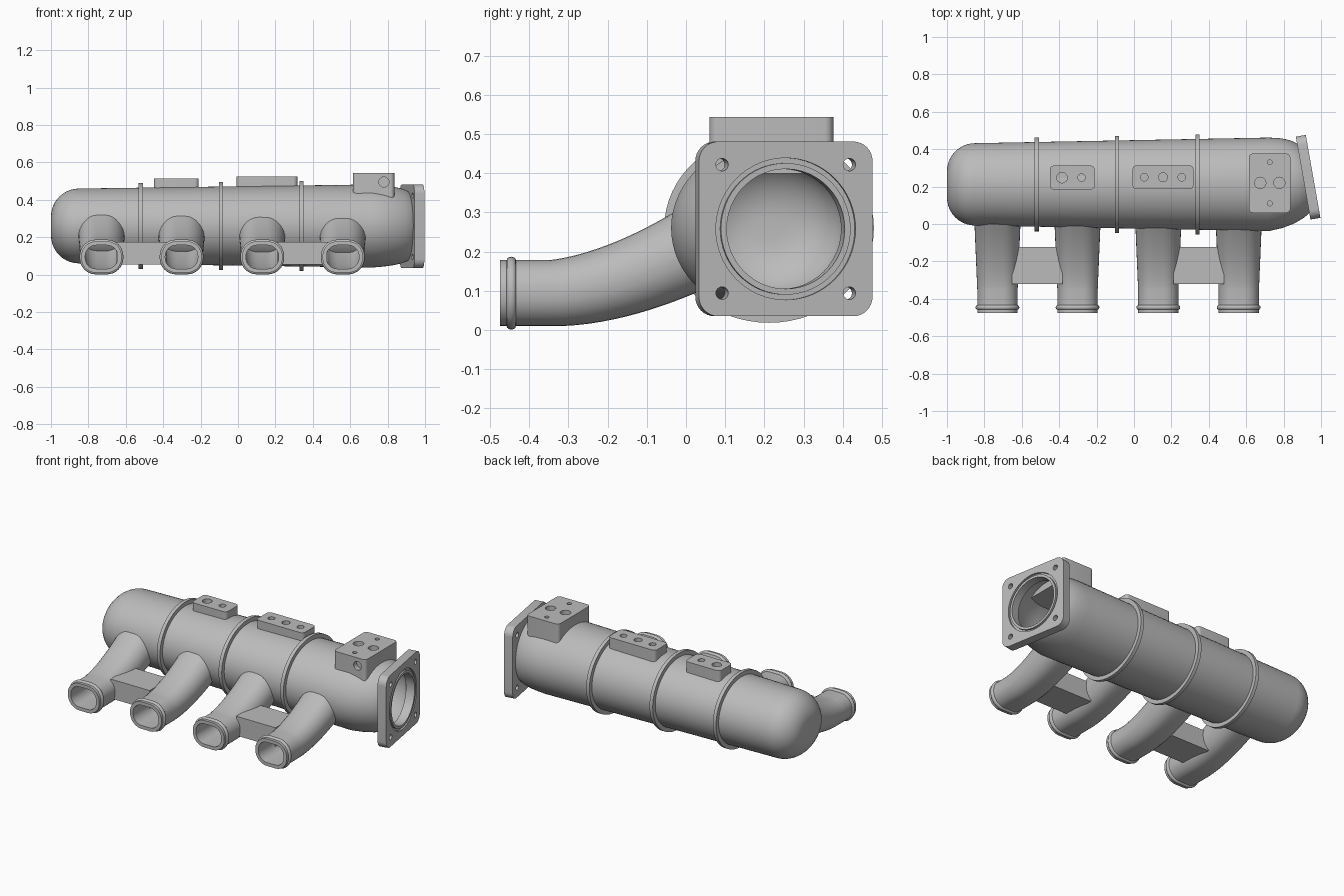
import bpy, bmesh
from math import sin, cos, pi, radians
from mathutils import Vector

cube = bpy.data.objects.get("Cube")
if cube:
    bpy.data.objects.remove(cube, do_unlink=True)

grey = bpy.data.materials.new("cast_grey")
grey.use_nodes = True
colour = (0.5, 0.5, 0.5, 1)
grey.diffuse_color = colour
grey.node_tree.nodes["Principled BSDF"].inputs["Base Color"].default_value = colour

X, Y, Z = Vector((1, 0, 0)), Vector((0, 1, 0)), Vector((0, 0, 1))


def ellipse(a, b, n=64):
    return [(a * cos(2 * pi * i / n), b * sin(2 * pi * i / n)) for i in range(n)]


def rounded(w, h, r, n=9):
    pts = []
    for k, (sx, sy) in enumerate([(1, 1), (-1, 1), (-1, -1), (1, -1)]):
        for i in range(n):
            a = pi / 2 * (k + i / (n - 1))
            pts.append((sx * (w / 2 - r) + r * cos(a), sy * (h / 2 - r) + r * sin(a)))
    return pts


def place(pts, centre, u, v):
    return [Vector(centre) + u * p + v * q for p, q in pts]


def add_loft(bm, rings, closed=False):
    loops = [[bm.verts.new(p) for p in ring] for ring in rings]
    n = len(loops[0])
    for k in range(len(loops) - (not closed)):
        a, b = loops[k], loops[(k + 1) % len(loops)]
        for i in range(n):
            j = (i + 1) % n
            bm.faces.new((a[i], a[j], b[j], b[i]))
    if not closed:
        bm.faces.new(loops[0])
        bm.faces.new(loops[-1])


def finish(name, bm):
    bmesh.ops.recalc_face_normals(bm, faces=bm.faces)
    me = bpy.data.meshes.new(name)
    bm.to_mesh(me)
    bm.free()
    me.materials.append(grey)
    ob = bpy.data.objects.new(name, me)
    bpy.context.collection.objects.link(ob)
    return ob


def smooth(ob):
    bpy.ops.object.select_all(action='DESELECT')
    ob.select_set(True)
    bpy.context.view_layer.objects.active = ob
    bpy.ops.object.shade_smooth_by_angle(angle=radians(35))


def loft(name, rings, closed=False):
    bm = bmesh.new()
    add_loft(bm, rings, closed)
    return finish(name, bm)


def drill(ob, holes, extra=None):
    """Cut round holes given as (start, end, radius), plus an optional ring."""
    bm = bmesh.new()
    for start, end, r in holes:
        axis = (Vector(end) - Vector(start)).normalized()
        u = axis.orthogonal().normalized()
        v = axis.cross(u)
        add_loft(bm, [place(ellipse(r, r, 48), p, u, v) for p in (start, end)])
    if extra:
        add_loft(bm, extra, True)
    cutter = finish("cutter", bm)
    cutter.hide_render = True
    mod = ob.modifiers.new("holes", 'BOOLEAN')
    mod.operation, mod.solver, mod.object = 'DIFFERENCE', 'EXACT', cutter
    bpy.context.view_layer.objects.active = ob
    bpy.ops.object.modifier_apply(modifier="holes")
    bpy.data.objects.remove(cutter, do_unlink=True)


# Plenum: tapered hollow body with a domed end and a neck turned to the flange
CY, CZ, LEFT, SHOULDER = 0.212, 0.26, -0.85, 0.72


def radii(x):
    t = (x - LEFT) / (SHOULDER - LEFT)
    return 0.22 + 0.03 * t, 0.2 + 0.022 * t


def section(x, y, ry, rz, tilt=0):
    a = radians(tilt)
    return place(ellipse(ry, rz), (x, y, CZ), Vector((-sin(a), cos(a), 0)), Z)


def body(wall):
    rings = []
    for i in range(11):
        a = pi / 2 * i / 10
        cut = 0.15 * (1 - sin(a))
        rings.append(section(LEFT - (0.15 - wall) * cos(a), CY,
                             0.22 - wall - cut, 0.2 - wall - cut))
    neck = [(SHOULDER, CY, 0.25, 0.222, 0), (0.78, 0.219, 0.241, 0.217, 3),
            (0.83, 0.228, 0.228, 0.21, 6), (0.87, 0.237, 0.211, 0.201, 8.5),
            (0.895, 0.243, 0.196, 0.192, 10), (0.912, 0.247, 0.182, 0.182, 10)]
    for x, y, ry, rz, tilt in neck:
        rings.append(section(x, y, ry - wall, rz - wall, tilt))
    return rings


smooth(loft("plenum", body(0) + body(0.026)[::-1]))

# Raised ribs around the plenum
for k, x in enumerate((-0.52, -0.09, 0.34)):
    ry, rz = radii(x)
    profile = [(-0.011, -0.01), (-0.011, 0.025), (0.011, 0.025), (0.011, -0.01)]
    smooth(loft(f"rib_{k + 1}",
                [section(x + dx, CY, ry + d, rz + d) for dx, d in profile], True))

# Inlet flange, bored, grooved and bolted
tilt = radians(10)
N, U = Vector((cos(tilt), sin(tilt), 0)), Vector((-sin(tilt), cos(tilt), 0))
C = Vector((0.931, 0.25, 0.258))
flange = loft("inlet_flange", [place(rounded(0.45, 0.446, 0.05), C + N * d, U, Z)
                               for d in (-0.027, 0.027)])
holes = [(C - N * 0.1, C + N * 0.1, 0.153)]
for su in (-1, 1):
    for sz in (-1, 1):
        p = C + U * su * 0.165 + Z * sz * 0.164
        holes.append((p - N * 0.1, p + N * 0.1, 0.016))
groove = [place(ellipse(r, r), C + N * d, U, Z)
          for r, d in ((0.168, 0.015), (0.168, 0.05), (0.181, 0.05), (0.181, 0.015))]
drill(flange, holes, groove)
smooth(flange)


# Runners: hollow oval tubes sweeping down from the plenum
def runner_ring(x, y, wall):
    t = max(0, (y + 0.35) / 0.4)
    slope = 0.13 * 1.7 / 0.4 * t ** 0.7
    v = Vector((0, -slope, 1)).normalized()
    shape = rounded(0.216 + 0.034 * t - 2 * wall, 0.168 + 0.047 * t - 2 * wall,
                    0.079 + 0.025 * t - wall)
    return place(shape, (x, y, 0.094 + 0.13 * t ** 1.7), X, v)


stations = [-0.475, -0.35] + [-0.35 + 0.4 * i / 14 for i in range(1, 15)]
runner_x = (-0.73, -0.302, 0.13, 0.56)
for k, x in enumerate(runner_x):
    rings = [runner_ring(x, y, 0) for y in stations[::-1]]
    rings += [runner_ring(x, y, 0.021) for y in stations]
    smooth(loft(f"runner_{k + 1}", rings, True))
    # Hose bead near the mouth
    bead = [(-0.014, -0.006)] + [(-0.012 * cos(pi * i / 6), 0.009 * sin(pi * i / 6))
                                 for i in range(7)] + [(0.014, -0.006)]
    smooth(loft(f"runner_bead_{k + 1}",
                [runner_ring(x, -0.446 + dy, -d) for dy, d in bead], True))

# Webs joining each pair of runners
for k, x in enumerate((-0.518, 0.347)):
    loft(f"runner_web_{k + 1}", [place(rounded(0.27, 0.197, 0.001, 2), (x, -0.222, z), X, Y)
                                 for z in (0.055, 0.175)])


# Sensor pads on top
def pad(name, x, y, w, d, low, top, holes, extra=()):
    ob = loft(name, [place(rounded(w, d, 0.022), (x, y, z), X, Y) for z in (low, top)])
    cuts = [((hx, hy, top - 0.05), (hx, hy, top + 0.05), r) for hx, hy, r in holes]
    drill(ob, cuts + list(extra))
    smooth(ob)


pad("small_pad", -0.33, 0.248, 0.24, 0.128, 0.43, 0.514,
    [(-0.385, 0.248, 0.028), (-0.28, 0.248, 0.02)])
pad("long_pad", 0.155, 0.25, 0.325, 0.128, 0.43, 0.524,
    [(0.055, 0.25, 0.02), (0.155, 0.25, 0.024), (0.255, 0.25, 0.02)])
pad("port_block", 0.725, 0.218, 0.222, 0.316, 0.4, 0.544,
    [(0.675, 0.22, 0.03), (0.777, 0.22, 0.03), (0.726, 0.33, 0.013), (0.726, 0.11, 0.013)],
    [((0.78, 0.0, 0.495), (0.78, 0.09, 0.495), 0.027)])
